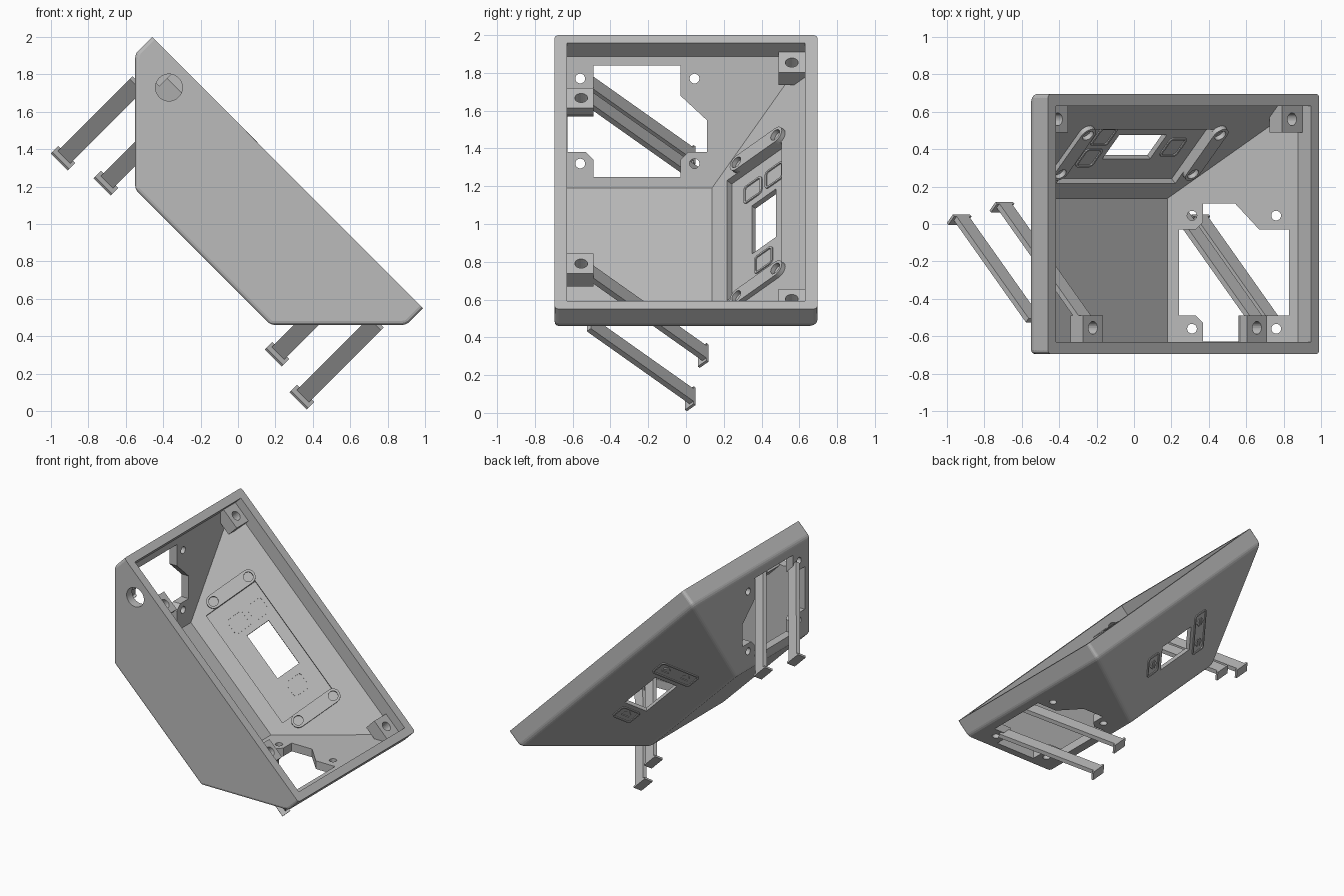
import bpy, bmesh, math
from mathutils import Matrix, Vector

if "Cube" in bpy.data.objects:
    bpy.data.objects.remove(bpy.data.objects["Cube"])

# One grey plastic
grey = bpy.data.materials.new("grey_plastic")
grey.use_nodes = True
COLOUR = (0.5, 0.5, 0.5, 1)
grey.diffuse_color = COLOUR
grey.node_tree.nodes["Principled BSDF"].inputs["Base Color"].default_value = COLOUR

# Frames: tilted case (origin at the centre of its open face), sloped side panel, end wall
BODY = Matrix.Translation((0.265, 0, 1.275)) @ Matrix.Rotation(math.radians(45), 4, 'Y')
FLIP = BODY @ Matrix.Diagonal((-1, 1, 1, 1)) @ BODY.inverted()
PANEL = BODY @ Matrix.Rotation(math.radians(45), 4, 'X')
END = Matrix(((0, 0, 1, 0), (1, 0, 0, 0), (0, 1, 0, 0), (0, 0, 0, 1)))
FRONT = BODY @ Matrix.Rotation(math.radians(90), 4, 'X')


def make(name, bm, frame):
    bm.transform(frame)
    bmesh.ops.recalc_face_normals(bm, faces=bm.faces)
    mesh = bpy.data.meshes.new(name)
    bm.to_mesh(mesh)
    bm.free()
    mesh.materials.append(grey)
    obj = bpy.data.objects.new(name, mesh)
    bpy.context.collection.objects.link(obj)
    return obj


def loft(name, layers, frame, bevel=0):
    """Stack closed outlines of equal length and cap both ends."""
    bm = bmesh.new()
    rings = [[bm.verts.new(p) for p in layer] for layer in layers]
    n = len(rings[0])
    for low, high in zip(rings, rings[1:]):
        for i in range(n):
            j = (i + 1) % n
            bm.faces.new((low[i], low[j], high[j], high[i]))
    bm.faces.new(rings[0][::-1])
    bm.faces.new(rings[-1])
    if bevel:
        top = set(rings[-1])
        edges = [e for e in bm.edges if not set(e.verts) <= top]
        bmesh.ops.bevel(bm, geom=edges, offset=bevel, segments=3, profile=0.5, affect='EDGES')
    return make(name, bm, frame)


def prism(name, outline, low, high, frame):
    return loft(name, [[(a, b, c) for a, b in outline] for c in (low, high)], frame)


def rect(a0, a1, b0, b1):
    return [(a0, b0), (a1, b0), (a1, b1), (a0, b1)]


def circle(a, b, r, n=32):
    return [(a + r * math.cos(2 * math.pi * i / n), b + r * math.sin(2 * math.pi * i / n))
            for i in range(n)]


def rounded(a, b, ha, hb, r, n=6):
    """Rounded rectangle outline around (a, b) with half sizes ha, hb."""
    points = []
    for q, (sa, sb) in enumerate(((1, 1), (-1, 1), (-1, -1), (1, -1))):
        for i in range(n + 1):
            t = math.pi / 2 * (q + i / n)
            points.append((a + sa * (ha - r) + r * math.cos(t), b + sb * (hb - r) + r * math.sin(t)))
    return points


def cut(obj, *cutters):
    for cutter in cutters:
        mod = obj.modifiers.new("cut", 'BOOLEAN')
        mod.operation, mod.solver, mod.object = 'DIFFERENCE', 'EXACT', cutter
        bpy.context.view_layer.objects.active = obj
        bpy.ops.object.modifier_apply(modifier=mod.name)
        bpy.data.objects.remove(cutter)


def basin(name, half_u, y0, y1, top, bend, floor, bevel=0):
    """Box with straight rim, then 45 degree slopes on both ends and the +y side."""
    layers = []
    for d in (floor, bend, top):
        inset = max(0, bend - d)
        layers.append([(a, b, d) for a, b in rect(inset - half_u, half_u - inset, y0, y1 - inset)])
    return loft(name, layers, BODY, bevel)


# Case shell
case = basin("case_shell", 1.025, -0.695, 0.695, 0, -0.127, -0.64, 0.02)
cut(case, basin("cavity", 0.965, -0.63, 0.63, 0.05, -0.1, -0.593))

# Round cable hole in the front wall
cut(case, prism("cable_hole", circle(-0.77, -0.127, 0.072, 48), 0.6, 0.75, FRONT))

# Openings with screw tabs in both sloped ends
opening = [(-0.49, 1.25), (-0.49, 1.34), (-0.53, 1.38), (-0.628, 1.38), (-0.628, 1.7),
           (-0.49, 1.7), (-0.49, 1.84), (-0.03, 1.84), (-0.03, 1.68), (0.11, 1.55),
           (0.11, 1.38), (0.01, 1.38), (-0.03, 1.34), (-0.03, 1.25)]
for frame in (END, FLIP @ END):
    cut(case, prism("end_opening", opening, -0.62, -0.46, frame))
    for y in (-0.56, 0.045):
        for z in (1.32, 1.77):
            cut(case, prism("tab_hole", circle(y, z, 0.026, 20), -0.62, -0.46, frame))

# Sloped side panel: recess and window
MID = 0.03
cut(case, prism("panel_recess", rect(-0.45, 0.45, -0.21, 0.2), -0.553, -0.45, PANEL))
cut(case, prism("window", rect(-0.18, 0.18, MID - 0.09, MID + 0.09), -0.65, -0.45, PANEL))


# Thin button frames, inside and outside the panel
def button_frame(name, u, s, hu, hs, low, high):
    ring = prism(name, rounded(u, s, hu, hs, 0.025), low, high, PANEL)
    cut(ring, prism("frame_hole", rounded(u, s, hu - 0.012, hs - 0.012, 0.015),
                    low - 0.05, high + 0.05, PANEL))


for i, (u, s) in enumerate(((-0.29, MID - 0.08), (-0.29, MID + 0.08), (0.29, MID))):
    button_frame(f"inner_button_frame_{i}", u, s, 0.065, 0.068, -0.555, -0.546)
    for side in (-1, 1):
        arrow = [(u + side * 0.012, s - 0.03), (u + side * 0.012, s + 0.03), (u + side * 0.04, s)]
        prism(f"outer_arrow_{i}", arrow, -0.587, -0.578, PANEL)
button_frame("outer_double_frame", -0.29, MID, 0.07, 0.155, -0.588, -0.578)
button_frame("outer_single_frame", 0.29, MID, 0.07, 0.075, -0.588, -0.578)

# Panel mounting ribs with screw rings
for side in (-1, 1):
    u = side * 0.5
    rib = prism("panel_rib", rounded(u, 0.032, 0.05, 0.195, 0.0499), -0.545, -0.49, PANEL)
    cut(rib, *[prism("rib_hole", circle(u, s, 0.033), -0.54, -0.4, PANEL) for s in (-0.114, 0.177)])

for side, name in ((-1, "upper"), (1, "lower")):
    frame = BODY if side > 0 else FLIP @ BODY

    # Lid screw posts
    for u0, u1, y0, y1, hole, label in ((0.545, 0.695, -0.64, -0.49, (0.62, -0.555), "front"),
                                        (0.81, 0.975, 0.49, 0.64, (0.885, 0.56), "back")):
        top, base = rect(u0, u1, y0, y1), rect(u0, u1, y0, y1)
        if label == "front":
            base = rect(u0 + 0.03, u1, y0, y1)
        post = loft(f"{name}_{label}_post",
                    [[(a, b, -0.16) for a, b in base], [(a, b, -0.11) for a, b in top],
                     [(a, b, -0.065) for a, b in top]], frame)
        cut(post, prism("screw_hole", circle(*hole, 0.034, 24), -0.14, 0, frame))

    # Hooked clip bars, square to the sloped panel
    frame = PANEL if side > 0 else FLIP @ PANEL
    for u, s, start, label in ((0.903, -0.513, 0.2, "outer"), (0.647, -0.417, 0.3, "inner")):
        prism(f"{name}_{label}_clip_bar", rect(u - 0.047, u + 0.047, s - 0.03, s),
              -0.58, start, frame)
        prism(f"{name}_{label}_clip_hook", rect(u - 0.065, u + 0.065, s - 0.065, s),
              -0.585, -0.57, frame)
